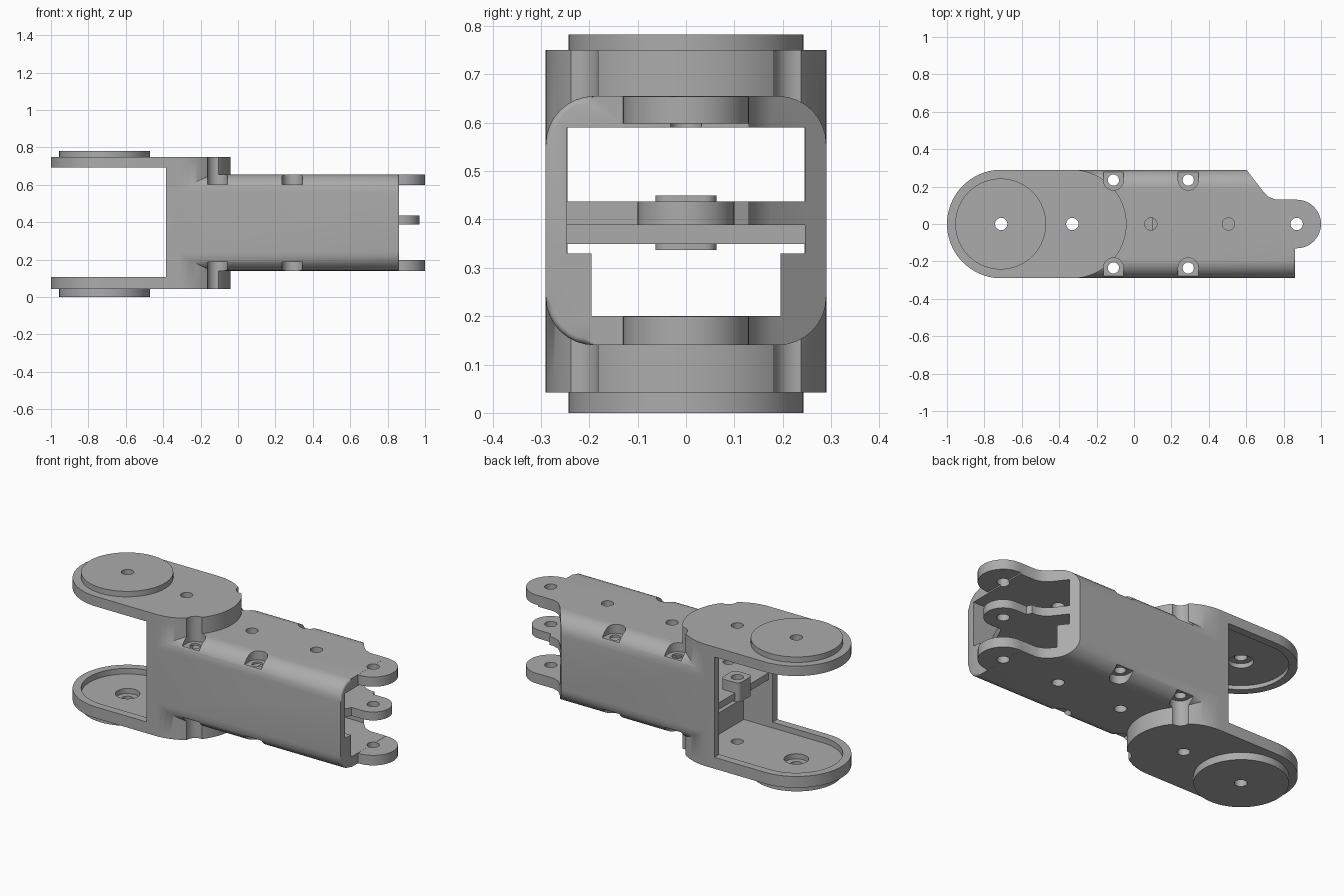
import bpy, bmesh
from math import sin, cos, pi

cube = bpy.data.objects.get("Cube")
if cube:
    bpy.data.objects.remove(cube, do_unlink=True)

grey = bpy.data.materials.new("matte grey")
grey.use_nodes = True
colour = (0.41, 0.41, 0.41, 1)
grey.diffuse_color = colour
grey.node_tree.nodes["Principled BSDF"].inputs["Base Color"].default_value = colour


def arc(cx, cy, r, start, end, n=24):
    """Points on an arc, angles in degrees."""
    angles = [(start + (end - start) * i / n) * pi / 180 for i in range(n + 1)]
    return [(cx + r * cos(a), cy + r * sin(a)) for a in angles]


def rect(x0, x1, y0, y1):
    return [(x0, y0), (x1, y0), (x1, y1), (x0, y1)]


def rounded(x0, x1, y0, y1, r, n=8):
    return (arc(x1 - r, y1 - r, r, 0, 90, n) + arc(x0 + r, y1 - r, r, 90, 180, n)
            + arc(x0 + r, y0 + r, r, 180, 270, n) + arc(x1 - r, y0 + r, r, 270, 360, n))


def circle(cx, cy, r, n=32):
    return arc(cx, cy, r, 0, 360, n)[:-1]


def prism(name, outline, lo, hi, axis="z", bevel=0, caps=(0, 1)):
    """Extrude an outline along z (outline in x, y) or x (outline in y, z)."""
    bm = bmesh.new()
    place = (lambda p, t: (p[0], p[1], t)) if axis == "z" else (lambda p, t: (t, p[0], p[1]))
    rings = [[bm.verts.new(place(p, t)) for p in outline] for t in (lo, hi)]
    lids = [bm.faces.new(rings[0][::-1]), bm.faces.new(rings[1])]
    n = len(outline)
    for i in range(n):
        j = (i + 1) % n
        bm.faces.new((rings[0][i], rings[0][j], rings[1][j], rings[1][i]))
    if bevel:
        edges = list({e for c in caps for e in lids[c].edges})
        bmesh.ops.bevel(bm, geom=edges, offset=bevel, segments=4, profile=0.5, affect='EDGES')
    bmesh.ops.recalc_face_normals(bm, faces=bm.faces)
    mesh = bpy.data.meshes.new(name)
    bm.to_mesh(mesh)
    bm.free()
    obj = bpy.data.objects.new(name, mesh)
    bpy.context.collection.objects.link(obj)
    mesh.materials.append(grey)
    return obj


def combine(target, tool, operation):
    """Apply a boolean and drop the tool object."""
    mod = target.modifiers.new(operation, 'BOOLEAN')
    mod.operation, mod.solver, mod.object = operation, 'EXACT', tool
    bpy.context.view_layer.objects.active = target
    bpy.ops.object.modifier_apply(modifier=mod.name)
    bpy.data.objects.remove(tool, do_unlink=True)


def add(*args, **kw):
    combine(bracket, prism("added_part", *args, **kw), 'UNION')


def cut(*args, **kw):
    combine(bracket, prism("cutter", *args, **kw), 'DIFFERENCE')


# Rounded drum that becomes the two flanges, joined to the long body
stadium = arc(-0.33, 0, 0.29, -90, 90, 40) + arc(-0.71, 0, 0.29, 90, 270, 40)
bracket = prism("arm_bracket", stadium, 0.042, 0.75, bevel=0.025)
add(rounded(-0.29, 0.29, 0.14, 0.655, 0.1), -0.384, 0.862, axis="x", bevel=0.012, caps=(1,))

# Open fork, flange recesses and hollow tube
cut(rect(-1.2, -0.385, -0.5, 0.5), 0.108, 0.692)
recess = rect(-0.71, -0.2, -0.245, 0.245)[1:3] + arc(-0.71, 0, 0.245, 90, 270, 32)
cut(recess, 0.075, 0.715)
cut(rect(-0.246, 0.246, 0.33, 0.59), -0.3, 1.1, axis="x")
cut(rect(-0.195, 0.195, 0.2, 0.34), -0.3, 1.1, axis="x")

# Round pads on the outer faces of the flanges
pad = circle(-0.713, 0, 0.243, 64)
add(pad, 0.0, 0.05, bevel=0.022, caps=(0,))
add(pad, 0.742, 0.782, bevel=0.022, caps=(1,))

# Hinge tongues at the far end
tongue = [(0.7, -0.13)] + arc(0.87, 0, 0.13, -90, 90) + [(0.7, 0.13)]
for lo, hi in ((0.1405, 0.199), (0.598, 0.6545)):
    add(tongue, lo, hi)

# Inner webs, the middle tongue and its boss
web = [(0.1, -0.27), (0.72, -0.27), (0.8, -0.1)] + arc(0.87, 0, 0.1, -90, 90) \
    + [(0.8, 0.1), (0.72, 0.27), (0.1, 0.27)]
add(web, 0.388, 0.437)
add(rect(-0.36, 0.2, -0.27, 0.27), 0.349, 0.3885)
add(rounded(-0.384, -0.265, -0.063, 0.063, 0.025, 4), 0.337, 0.449)

# Slanted cut at one corner of the far end
cut([(0.6, 0.292), (0.69, 0.175), (0.72, 0.145), (0.76, 0.13), (1.1, 0.13), (1.1, 0.4), (0.6, 0.4)],
    0.1, 0.7)

# Screw pockets and through holes on both sides
for x in (-0.11, 0.29):
    for side in (-1, 1):
        start = 180 if side > 0 else 0
        pocket = arc(x, side * 0.235, 0.054, start, start + 180, 16)
        pocket += [(x + side * 0.054, side * 0.4), (x - side * 0.054, side * 0.4)]
        cut(pocket, 0.603, 0.9)
        cut(pocket, -0.1, 0.188)
        cut(circle(x, side * 0.235, 0.03, 20), -0.1, 0.9)

# Holes along the centre line
for x in (-0.71, -0.33, 0.87):
    cut(circle(x, 0, 0.033, 24), -0.1, 0.9)
for x in (0.09, 0.505):
    cut(circle(x, 0, 0.033, 24), 0.5, 0.9)
    cut(circle(x, 0, 0.033, 24), -0.1, 0.3)

# Counterbores inside the flanges
for lo, hi in ((0.045, 0.2), (0.6, 0.74)):
    cut(circle(-0.71, 0, 0.065), lo, hi)

bpy.ops.object.select_all(action='DESELECT')
bracket.select_set(True)
bpy.context.view_layer.objects.active = bracket
bpy.ops.object.shade_smooth_by_angle(angle=0.6)
